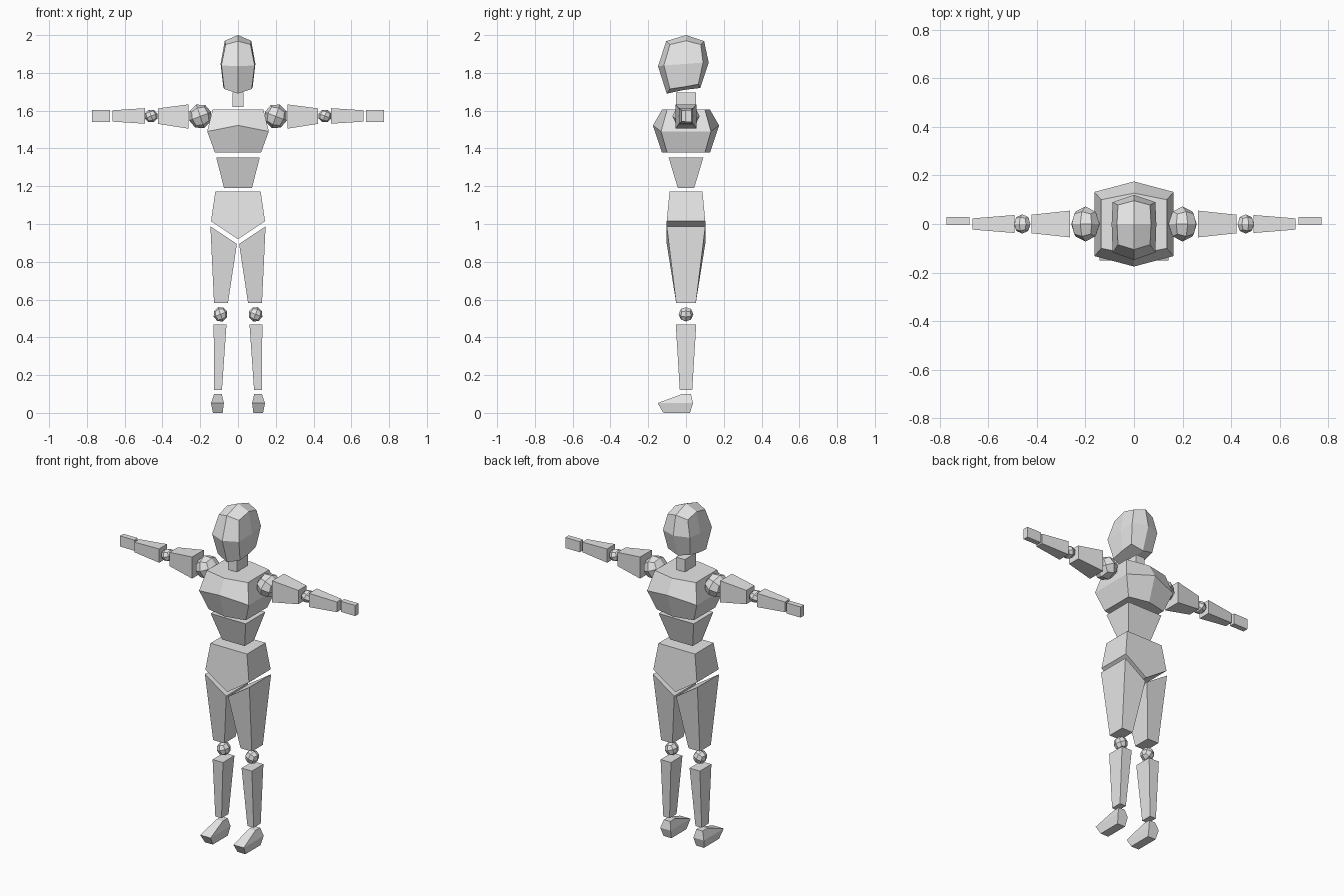
import bpy, bmesh, math
from mathutils import Vector, Matrix

cube = bpy.data.objects.get("Cube")
if cube:
    bpy.data.objects.remove(cube, do_unlink=True)

grey = bpy.data.materials.new("light_grey")
grey.use_nodes = True
grey.diffuse_color = (0.8, 0.8, 0.8, 1)
grey.node_tree.nodes["Principled BSDF"].inputs["Base Color"].default_value = (0.8, 0.8, 0.8, 1)


def finish(name, bm):
    bmesh.ops.recalc_face_normals(bm, faces=bm.faces)
    mesh = bpy.data.meshes.new(name)
    bm.to_mesh(mesh)
    bm.free()
    mesh.materials.append(grey)
    obj = bpy.data.objects.new(name, mesh)
    bpy.context.collection.objects.link(obj)
    return obj


def loft(name, rings, side=1, poles=None):
    """Skin a stack of rings; ends are flat caps, or quads around pole points."""
    bm = bmesh.new()
    rows = [[bm.verts.new((x * side, y, z)) for x, y, z in ring] for ring in rings]
    n = len(rows[0])
    for a, b in zip(rows, rows[1:]):
        for i in range(n):
            j = (i + 1) % n
            bm.faces.new((a[i], a[j], b[j], b[i]))
    for k, row in enumerate((rows[0], rows[-1])):
        if poles:
            c = bm.verts.new(poles[k])
            for i in range(0, n, 2):
                bm.faces.new((c, row[i], row[i + 1], row[(i + 2) % n]))
        else:
            bm.faces.new(row)
    return finish(name, bm)


def rect(x0, x1, y0, y1, z):
    return [(x0, y0, z), (x1, y0, z), (x1, y1, z), (x0, y1, z)]


def cross(x, y, z0, z1, yc=0.0):
    """Rectangular section of an arm at a given x."""
    return [(x, yc - y, z0), (x, yc + y, z0), (x, yc + y, z1), (x, yc - y, z1)]


def ridged(w, y, yc, z, zc):
    """Six-sided section with a ridge on the front and back centre lines."""
    return [(-w, -y, z), (0, -yc, zc), (w, -y, z), (w, y, z), (0, yc, zc), (-w, y, z)]


def ball(name, centre, radii, side, tilt=20):
    """Faceted joint: a cube split once and pushed out to a rounded shape."""
    bm = bmesh.new()
    bmesh.ops.create_cube(bm, size=2)
    bmesh.ops.subdivide_edges(bm, edges=bm.edges[:], cuts=1, use_grid_fill=True)
    rot = Matrix.Rotation(math.radians(tilt), 3, 'Y')
    for v in bm.verts:
        p = rot @ v.co.normalized()
        p = Vector([a * r for a, r in zip(p, radii)]) + Vector(centre)
        v.co = (p.x * side, p.y, p.z)
    return finish(name, bm)


# Head: eight-sided rings with the chin pushed forward
def head_ring(w, ws, front, back):
    (fy, fz), (fcy, fcz) = front
    (by, bz), (bcy, bcz) = back
    mid = (fz + bz) / 2
    if ws[1]:
        mid = ws[1]
    return [(ws[0], 0, mid), (w, by, bz), (0, bcy, bcz), (-w, by, bz),
            (-ws[0], 0, mid), (-w, fy, fz), (0, fcy, fcz), (w, fy, fz)]


loft("head", [
    head_ring(0.073, (0.078, None), ((-0.085, 1.715), (-0.102, 1.69)), ((0.065, 1.74), (0.075, 1.72))),
    head_ring(0.088, (0.092, None), ((-0.117, 1.84), (-0.148, 1.835)), ((0.09, 1.855), (0.12, 1.855))),
    head_ring(0.066, (0.07, 1.97), ((-0.085, 1.95), (-0.105, 1.968)), ((0.078, 1.95), (0.096, 1.968))),
], poles=[(0, -0.01, 1.71), (0, 0, 2.0)])

# Neck and torso
loft("neck", [rect(-0.029, 0.029, -0.053, 0.053, z) for z in (1.62, 1.695)])
loft("chest", [ridged(0.122, 0.10, 0.127, 1.378, 1.378),
               ridged(0.163, 0.132, 0.175, 1.49, 1.522),
               ridged(0.135, 0.10, 0.127, 1.605, 1.605)])
loft("abdomen", [rect(-0.074, 0.074, -0.043, 0.043, 1.19),
                 rect(-0.115, 0.115, -0.092, 0.092, 1.352)])

# Pelvis: five-sided front outline joined front to back
loft("pelvis", [[(-0.12, s * 0.087, 1.172), (0.12, s * 0.087, 1.172), (0.143, s * 0.102, 1.015),
                 (0, s * 0.102, 0.92), (-0.143, s * 0.102, 1.015)] for s in (-1, 1)])

# Arms and legs
for side, tag in ((1, "left"), (-1, "right")):
    ball(f"{tag}_shoulder", (0.2, 0, 1.57), (0.062, 0.072, 0.066), side)
    loft(f"{tag}_upper_arm", [cross(0.263, 0.055, 1.505, 1.633), cross(0.423, 0.038, 1.53, 1.612)], side)
    ball(f"{tag}_elbow", (0.46, 0, 1.572), (0.036, 0.04, 0.035), side)
    loft(f"{tag}_forearm", [cross(0.492, 0.037, 1.531, 1.613), cross(0.665, 0.023, 1.542, 1.602)], side)
    loft(f"{tag}_hand", [cross(0.678, 0.016, 1.54, 1.603, 0.012), cross(0.772, 0.016, 1.54, 1.603, 0.012)], side)

    # Thigh top slopes to follow the pelvis
    top = [(x, y, z) for x, y, z in ((0.006, -0.102, 0.895), (0.146, -0.102, 0.987),
                                     (0.146, 0.102, 0.987), (0.006, 0.102, 0.895))]
    loft(f"{tag}_thigh", [rect(0.053, 0.127, -0.052, 0.052, 0.582), top], side)
    ball(f"{tag}_knee", (0.093, 0, 0.522), (0.038, 0.039, 0.04), side)
    loft(f"{tag}_shin", [rect(0.085, 0.126, -0.033, 0.033, 0.122),
                         rect(0.061, 0.129, -0.054, 0.054, 0.467)], side)
    loft(f"{tag}_foot", [rect(0.081, 0.133, -0.12, 0.021, 0),
                         rect(0.075, 0.143, -0.15, 0.037, 0.052),
                         rect(0.086, 0.127, -0.02, 0.026, 0.10)], side)
